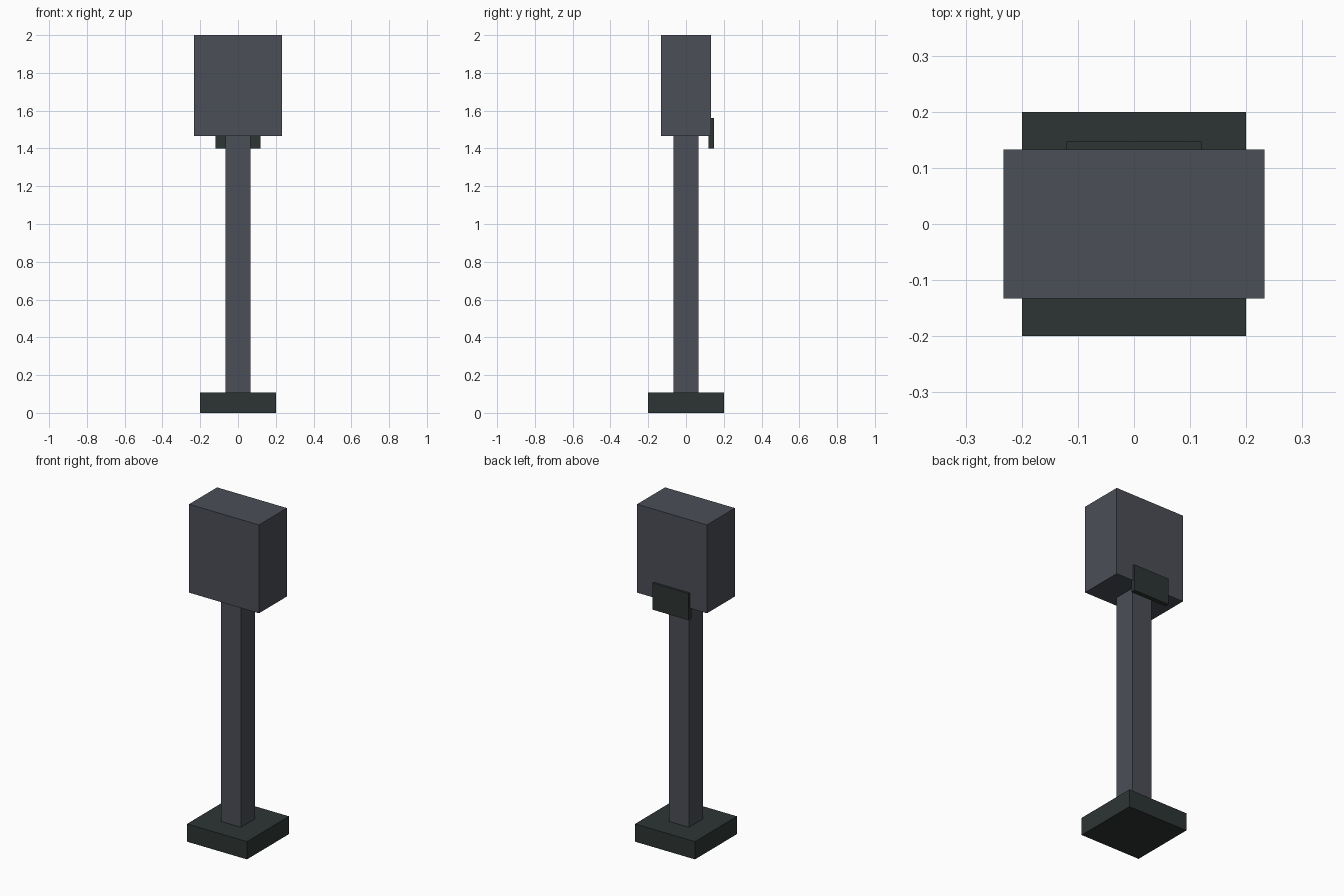
import bpy
import bmesh
from mathutils import Vector

default = bpy.data.objects.get("Cube")
if default:
    bpy.data.objects.remove(default, do_unlink=True)


def make_material(name, rgb):
    mat = bpy.data.materials.new(name)
    mat.use_nodes = True
    colour = (*rgb, 1.0)
    mat.diffuse_color = colour
    for node in mat.node_tree.nodes:
        if node.type == "BSDF_PRINCIPLED":
            node.inputs["Base Color"].default_value = colour
    return mat


def make_box(name, low, high, mat):
    """Axis-aligned box between two opposite corners."""
    low, high = Vector(low), Vector(high)
    size = high - low
    bm = bmesh.new()
    bmesh.ops.create_cube(bm, size=1.0)
    bmesh.ops.scale(bm, vec=size, verts=bm.verts)
    mesh = bpy.data.meshes.new(name)
    bm.to_mesh(mesh)
    bm.free()
    mesh.materials.append(mat)
    obj = bpy.data.objects.new(name, mesh)
    obj.location = (low + high) / 2
    bpy.context.collection.objects.link(obj)
    return obj


slate = make_material("slate grey", (0.070, 0.077, 0.095))
dark = make_material("dark green grey", (0.026, 0.036, 0.034))

# Square foot
make_box("base", (-0.2, -0.2, 0), (0.2, 0.2, 0.107), dark)

# Upright, set into the base and stopping inside the head
make_box("post", (-0.067, -0.067, 0.005), (0.067, 0.067, 1.48), slate)

# Large box on top
make_box("head", (-0.233, -0.133, 1.467), (0.233, 0.133, 2.0), slate)

# Thin plate on the back, hanging below the head
make_box("back_plate", (-0.12, 0.12, 1.4), (0.12, 0.147, 1.56), dark)
